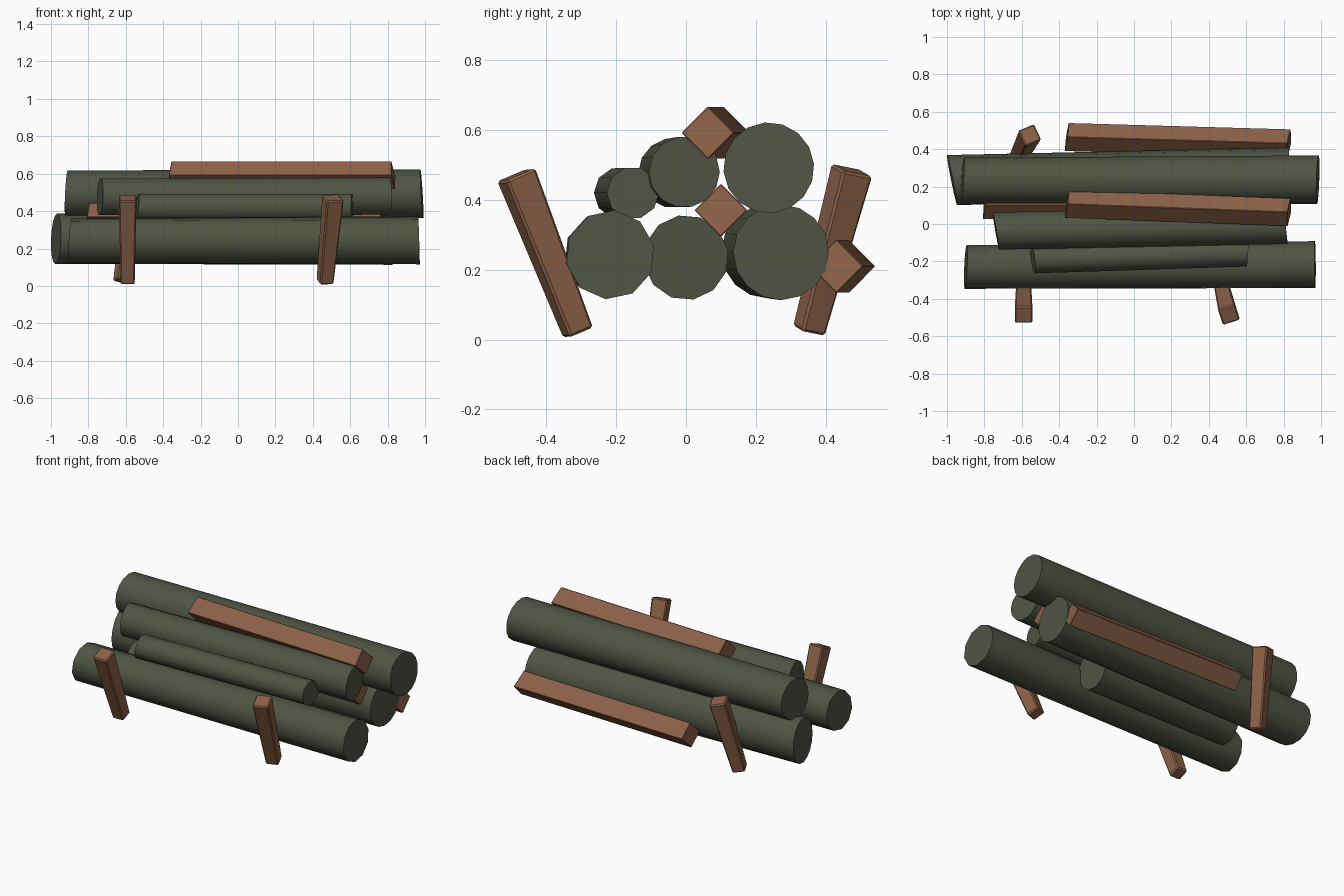
import bpy, bmesh, math
from mathutils import Vector

if "Cube" in bpy.data.objects:
    bpy.data.objects.remove(bpy.data.objects["Cube"])


def material(name, rgb):
    m = bpy.data.materials.new(name)
    m.diffuse_color = (*rgb, 1)
    m.use_nodes = True
    m.node_tree.nodes["Principled BSDF"].inputs["Base Color"].default_value = m.diffuse_color
    return m


BARK = material("dark_green_bark", (0.080, 0.090, 0.058))
WOOD = material("brown_timber", (0.262, 0.120, 0.066))


def prism(name, p0, p1, r0, r1, n, mat, phase=0.0, slant0=(0, 0), slant1=(0, 0), bevel=0.0):
    """Tapered n-sided bar from p0 to p1; slants shear the cut ends along the axis."""
    p0, p1 = Vector(p0), Vector(p1)
    axis = (p1 - p0).normalized()
    if abs(axis.z) > 0.7:
        v = axis.cross(Vector((1, 0, 0))).normalized()
        u = v.cross(axis)
    else:
        u = Vector((0, 0, 1)).cross(axis).normalized()
        v = axis.cross(u)
    bm = bmesh.new()
    rings = []
    for p, r, s in ((p0, r0, slant0), (p1, r1, slant1)):
        ring = []
        for i in range(n):
            a = math.radians(phase) + math.tau * i / n
            c, d = math.cos(a), math.sin(a)
            ring.append(bm.verts.new(p + r * (u * c + v * d) + axis * (s[0] * c + s[1] * d)))
        rings.append(ring)
    a, b = rings
    for i in range(n):
        j = (i + 1) % n
        bm.faces.new((a[i], a[j], b[j], b[i]))
    bm.faces.new(a[::-1])
    bm.faces.new(b)
    bmesh.ops.recalc_face_normals(bm, faces=bm.faces)
    if bevel:
        bmesh.ops.bevel(bm, geom=bm.edges[:], offset=bevel, segments=1, affect='EDGES')
    me = bpy.data.meshes.new(name)
    bm.to_mesh(me)
    bm.free()
    me.materials.append(mat)
    ob = bpy.data.objects.new(name, me)
    bpy.context.collection.objects.link(ob)
    return ob


# Logs: left end, right end, radii, sides, phase, end slants
logs = [
    ("front_bottom_log", (-0.90, -0.23, 0.243), (0.968, -0.217, 0.243), 0.119, 0.128, 10, 12,
     (0.006, 0.008), (0, -0.004)),
    ("middle_bottom_log", (-0.69, 0.0, 0.235), (0.31, 0.0, 0.235), 0.118, 0.122, 12, 10,
     (0.01, 0), (0, 0.01)),
    ("rear_bottom_log", (-0.973, 0.235, 0.252), (0.825, 0.272, 0.25), 0.134, 0.137, 16, 0,
     (-0.024, 0.005), (0.008, 0)),
    ("rear_top_log", (-0.917, 0.232, 0.495), (0.983, 0.237, 0.492), 0.123, 0.130, 16, 5,
     (0.008, 0.006), (0.005, -0.008)),
    ("middle_top_log", (-0.738, -0.037, 0.477), (0.81, -0.005, 0.48), 0.1, 0.102, 14, 0,
     (-0.015, 0.004), (-0.01, 0)),
    ("small_front_log", (-0.54, -0.19, 0.42), (0.61, -0.152, 0.42), 0.074, 0.075, 10, 0,
     (-0.006, 0.01), (0.008, 0)),
]
for name, p0, p1, r0, r1, n, ph, s0, s1 in logs:
    ob = prism(name, p0, p1, r0, r1, n, BARK, ph, s0, s1)
    bpy.context.view_layer.objects.active = ob
    ob.select_set(True)
    bpy.ops.object.shade_smooth_by_angle(angle=math.radians(42))
    ob.select_set(False)

# Square planks lying on edge between and on the logs
planks = [
    ("top_plank", (-0.36, 0.107, 0.592), (0.83, 0.063, 0.592), 0.076),
    ("inner_plank", (-0.80, 0.1, 0.37), (0.77, 0.1, 0.37), 0.076),
    ("rear_plank", (-0.36, 0.465, 0.21), (0.83, 0.431, 0.21), 0.077),
]
for name, p0, p1, r in planks:
    prism(name, p0, p1, r, r, 4, WOOD, 0, (0.008, 0.004), (0.006, -0.01), bevel=0.003)

# Leaning stakes, wider at the top
stakes = [
    ("front_left_stake", (-0.59, -0.309, 0.02), (-0.59, -0.486, 0.472), 45),
    ("front_right_stake", (0.465, -0.309, 0.02), (0.508, -0.486, 0.472), 62),
    ("rear_stake", (-0.62, 0.352, 0.025), (-0.557, 0.475, 0.485), 70),
]
for name, p0, p1, ph in stakes:
    prism(name, p0, p1, 0.053, 0.067, 4, WOOD, ph, bevel=0.007)
